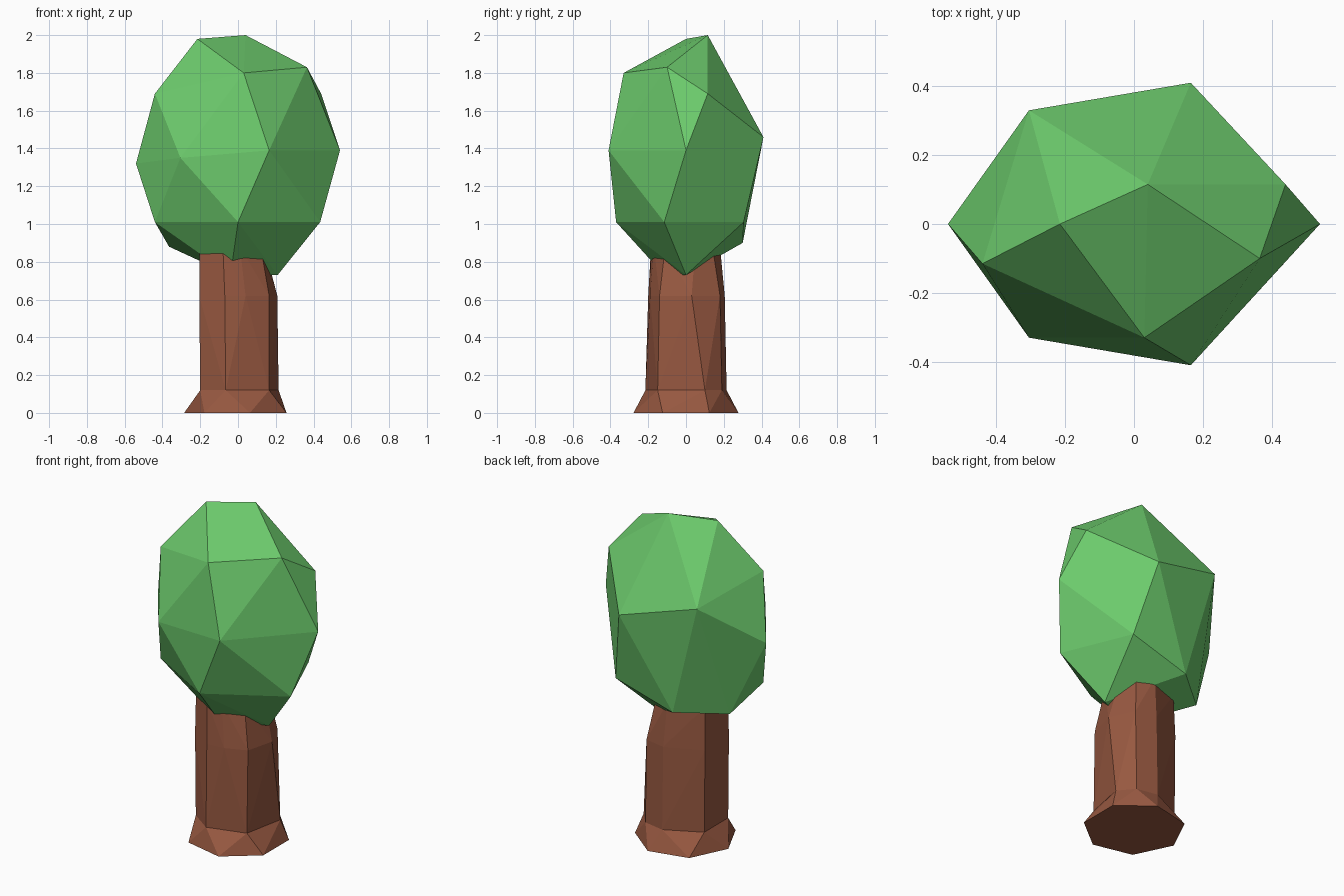
import bpy, bmesh, math

if "Cube" in bpy.data.objects:
    bpy.data.objects.remove(bpy.data.objects["Cube"])


def material(name, rgb):
    m = bpy.data.materials.new(name)
    m.diffuse_color = (*rgb, 1)
    m.use_nodes = True
    m.node_tree.nodes["Principled BSDF"].inputs["Base Color"].default_value = m.diffuse_color
    return m


def faceted(name, points, mat):
    """Flat-shaded convex solid through the given corner points."""
    bm = bmesh.new()
    for p in points:
        bm.verts.new(p)
    res = bmesh.ops.convex_hull(bm, input=bm.verts[:])
    loose = [v for v in bm.verts if not v.link_faces]
    bmesh.ops.delete(bm, geom=loose, context='VERTS')
    bmesh.ops.dissolve_limit(bm, angle_limit=math.radians(1),
                             verts=bm.verts[:], edges=bm.edges[:])
    bmesh.ops.recalc_face_normals(bm, faces=bm.faces[:])
    mesh = bpy.data.meshes.new(name)
    bm.to_mesh(mesh)
    bm.free()
    mesh.materials.append(mat)
    obj = bpy.data.objects.new(name, mesh)
    bpy.context.collection.objects.link(obj)
    return obj


def ring(outline, z):
    return [(x, y, z) for x, y in outline]


green = material("leaf green", (0.15, 0.59, 0.15))
brown = material("bark brown", (0.31, 0.098, 0.052))

# Leaf crown: top, middle and bottom corners
crown = [
    (0.04, 0.115, 2.0), (-0.215, 0, 1.98), (0.03, -0.33, 1.8),
    (0.365, -0.1, 1.83), (0.44, 0.115, 1.69), (-0.44, -0.115, 1.69),
    (0.54, 0, 1.39), (0.165, -0.41, 1.39), (0.165, 0.41, 1.46),
    (-0.305, 0.33, 1.59), (-0.305, -0.33, 1.35), (-0.54, 0, 1.32),
    (-0.44, -0.115, 1.01), (0, -0.37, 1.01), (0.435, -0.115, 1.01),
    (0.26, 0.305, 1.01), (-0.12, 0.3, 0.9), (-0.365, 0.1, 0.88),
    (0.21, 0, 0.73), (-0.04, -0.115, 0.73),
]
faceted("leaf_crown", crown, green)

# Trunk outlines: seven-sided foot, irregular shaft
foot = [(0.285 * math.cos(a), 0.285 * math.sin(a))
        for a in (math.pi + k * math.tau / 7 for k in range(7))]
low = [(-0.2, -0.12), (-0.065, -0.215), (0.165, -0.15), (0.215, 0.1),
       (0.14, 0.19), (0.01, 0.215), (-0.2, 0.11)]
middle = [(-0.205, -0.12), (-0.07, -0.2), (0.04, -0.19), (0.165, -0.14),
          (0.208, 0.03), (0.14, 0.18), (0.01, 0.205), (-0.205, 0.11)]
top = [(-0.205, -0.11), (-0.08, -0.185), (0.01, -0.17), (0.12, -0.11),
       (0.14, 0.05), (0.1, 0.14), (0, 0.18), (-0.2, 0.1)]

faceted("trunk_foot", ring(foot, 0) + ring(low, 0.12), brown)
faceted("trunk_shaft", ring(low, 0.12) + ring(middle, 0.62) + ring(top, 0.88), brown)
